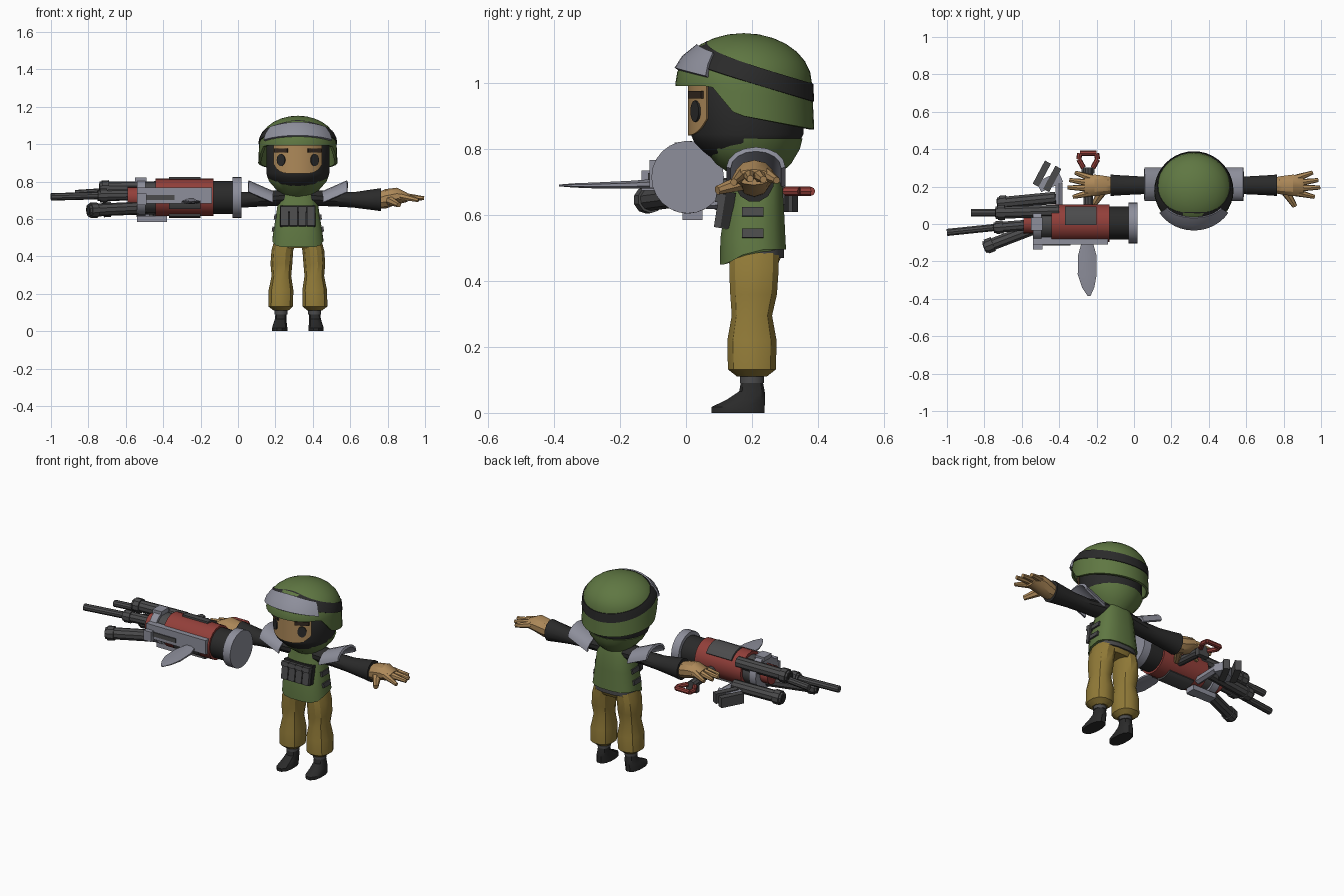
import bpy, bmesh
from math import sin, cos, pi, sqrt, radians, copysign
from mathutils import Vector, Matrix, Euler

if "Cube" in bpy.data.objects:
    bpy.data.objects.remove(bpy.data.objects["Cube"])

def material(name, rgb):
    m = bpy.data.materials.new(name)
    m.use_nodes = True
    m.diffuse_color = (*rgb, 1)
    m.node_tree.nodes["Principled BSDF"].inputs["Base Color"].default_value = (*rgb, 1)
    return m

GREEN = material("olive_green", (0.115, 0.185, 0.055))
OCHRE = material("ochre_cloth", (0.29, 0.2, 0.04))
SKIN = material("tan_skin", (0.42, 0.25, 0.1))
BLACK = material("soft_black", (0.023, 0.023, 0.023))
IRON = material("gun_iron", (0.07, 0.07, 0.072))
STEEL = material("pale_steel", (0.27, 0.275, 0.33))
RED = material("dull_red", (0.29, 0.05, 0.042))
BROWN = material("brow_brown", (0.035, 0.022, 0.015))
CX = 0.32            # body centre line
GY, GZ = 0.005, 0.715   # gun axis
parts = []

def finish(name, mat, bm, thick=0):
    bmesh.ops.remove_doubles(bm, verts=bm.verts, dist=0.0002)
    bmesh.ops.recalc_face_normals(bm, faces=bm.faces)
    me = bpy.data.meshes.new(name)
    bm.to_mesh(me)
    bm.free()
    me.materials.append(mat)
    ob = bpy.data.objects.new(name, me)
    bpy.context.collection.objects.link(ob)
    if thick:
        mod = ob.modifiers.new("thickness", 'SOLIDIFY')
        mod.thickness, mod.offset = thick, 0
        bpy.context.view_layer.objects.active = ob
        bpy.ops.object.modifier_apply(modifier=mod.name)
    parts.append(ob)
    return ob

def loft(name, mat, rings, axis='Z', n=12, power=1.0, shift=None):
    """Rings are (position along axis, centre u, centre v, radius u, radius v)."""
    bm = bmesh.new()
    loops = []
    for t, u, v, ru, rv in rings:
        loop = []
        for k in range(n):
            a = 2 * pi * (k + 0.5) / n
            c, s = cos(a), sin(a)
            p = u + ru * copysign(abs(c) ** power, c)
            q = v + rv * copysign(abs(s) ** power, s)
            co = {'Z': (p, q, t), 'X': (t, p, q), 'Y': (p, t, q)}[axis]
            loop.append(bm.verts.new(shift(*co) if shift else co))
        loops.append(loop)
    for lo, hi in zip(loops, loops[1:]):
        for k in range(n):
            bm.faces.new((lo[k], lo[(k + 1) % n], hi[(k + 1) % n], hi[k]))
    bm.faces.new(loops[0])
    bm.faces.new(loops[-1])
    return finish(name, mat, bm)

def sheet(name, mat, fn, nu, nv, thick):
    bm = bmesh.new()
    g = [[bm.verts.new(fn(i / nu, j / nv)) for j in range(nv + 1)] for i in range(nu + 1)]
    for i in range(nu):
        for j in range(nv):
            bm.faces.new((g[i][j], g[i + 1][j], g[i + 1][j + 1], g[i][j + 1]))
    return finish(name, mat, bm, thick)

def rod(name, mat, a, b, r1, r2=None, n=10, oval=1):
    a, b = Vector(a), Vector(b)
    d = b - a
    mat4 = (Matrix.Translation((a + b) / 2) @ d.to_track_quat('Z', 'Y').to_matrix().to_4x4()
            @ Matrix.Diagonal((1, oval, 1, 1)))
    bm = bmesh.new()
    bmesh.ops.create_cone(bm, cap_ends=True, segments=n, radius1=r1,
                          radius2=r1 if r2 is None else r2, depth=d.length, matrix=mat4)
    return finish(name, mat, bm)

def box(name, mat, centre, size, rot=(0, 0, 0)):
    bm = bmesh.new()
    m = Matrix.Translation(centre) @ Euler([radians(r) for r in rot]).to_matrix().to_4x4()
    bmesh.ops.create_cube(bm, size=1, matrix=m @ Matrix.Diagonal((*size, 1)))
    return finish(name, mat, bm)

# Helmet: dome with a rim that drops behind the temples
HY = 0.175
def dome_r(z):
    return 0.2 * sqrt(max(0, 1 - ((z - 1) / 0.145) ** 2)) if z > 1 else 0.2 + (1 - z) * 0.05

def on_dome(a, z, off=0):
    r = dome_r(z) + off
    return (CX + r * cos(a), HY + r * sin(a), z)

def helmet(u, v):
    a = 2 * pi * u
    y = HY + 0.2 * sin(a)
    k = min(1, max(0, (y - 0.08) / 0.07))
    rim = 0.992 + (0.905 - 0.992) * k - 0.045 * max(0, (y - 0.15) / 0.225)
    if v < 0.3:
        return on_dome(a, rim + (1 - rim) * v / 0.3)
    f = (v - 0.3) / 0.7 * pi / 2
    return (CX + 0.2 * cos(f) * cos(a), HY + 0.2 * cos(f) * sin(a), 1 + 0.145 * sin(f))

def band(a, v, z0, slope, half, off):
    return on_dome(a, z0 - slope * (HY + 0.2 * sin(a)) + (2 * v - 1) * half, off)

sheet("helmet", GREEN, helmet, 40, 10, 0.014)
sheet("helmet_band", BLACK, lambda u, v: band(2 * pi * u, v, 1.09, 0.317, 0.027, 0.007), 40, 2, 0.008)
sheet("helmet_visor", STEEL,
      lambda u, v: band(radians(-148 + 116 * u), v, 1.072, 0.25, 0.035, 0.013), 12, 2, 0.014)

# Head, face and collar
loft("balaclava", BLACK, [(0.76, CX, 0.165, 0.08, 0.07), (0.79, CX, 0.18, 0.13, 0.125),
     (0.82, CX, 0.185, 0.16, 0.16), (0.845, CX, 0.185, 0.17, 0.172),
     (1.0, CX, 0.185, 0.17, 0.172), (1.04, CX, 0.185, 0.15, 0.15)], n=28)

def face(u, v):
    t = 2 * u - 1
    a = radians(47 * t)
    low = 0.842 + 0.05 * t ** 4
    return (CX + 0.174 * sin(a), 0.185 - 0.176 * cos(a), low + (1.0 - low) * v)
sheet("face", SKIN, face, 14, 4, 0.006)
loft("collar", GREEN, [(0.72, CX, 0.21, 0.08, 0.07), (0.755, CX, 0.205, 0.115, 0.115),
     (0.8, CX, 0.2, 0.155, 0.147), (0.832, CX, 0.205, 0.168, 0.15)], n=20)

# Torso: vest with a front hem that hangs lower, belt, hips
def hem(x, y, z):
    return (x, y, z - (0.045 * min(1, max(0, (0.2 - y) / 0.08)) if z < 0.5 else 0))
loft("vest", GREEN, [(0.495, CX, 0.203, 0.138, 0.102), (0.53, CX, 0.203, 0.133, 0.1),
     (0.61, CX, 0.207, 0.12, 0.092), (0.7, CX, 0.215, 0.106, 0.078),
     (0.75, CX, 0.21, 0.085, 0.07)], n=16, power=0.75, shift=hem)
loft("belt", IRON, [(0.47, CX, 0.21, 0.127, 0.088), (0.5, CX, 0.21, 0.127, 0.088)], n=16, power=0.75)
loft("hips", OCHRE, [(0.445, CX, 0.205, 0.1, 0.072), (0.475, CX, 0.207, 0.122, 0.084)], n=16, power=0.75)
for i in range(4):
    x = CX + (i - 1.5) * 0.047
    box("pouch", IRON, (x, 0.113, 0.61), (0.042, 0.042, 0.1), (-9, 0, 0))
    box("pouch_flap", IRON, (x, 0.115, 0.65), (0.045, 0.05, 0.028), (-9, 0, 0))
box("pouch_backing", BLACK, (CX, 0.128, 0.615), (0.19, 0.03, 0.11), (-9, 0, 0))

# Mirrored limbs
for s, side in ((1, "left_"), (-1, "right_")):
    def X(d):
        return CX + s * d
    # Face details
    d = Vector((s * 0.5, -0.87, 0))
    p = Vector((CX, 0.185, 0.915)) + d * 0.174
    rod(side + "eye", BLACK, p, p + d * 0.009, 0.025, n=16, oval=1.3)
    p = Vector((CX, 0.185, 0.965)) + d * 0.179
    box(side + "brow", BROWN, p, (0.08, 0.009, 0.022), (0, 0, s * 30))
    # Vest side straps
    for z, r in ((0.545, 0.132), (0.61, 0.121)):
        box(side + "vest_strap", IRON, (X(r), 0.203, z), (0.012, 0.065, 0.027), (0, s * -9, 0))
    # Trousers and boots
    loft(side + "trouser_leg", OCHRE,
         [(0.11, X(0.09), 0.2, 0.04, 0.046), (0.132, X(0.092), 0.2, 0.068, 0.075),
          (0.22, X(0.09), 0.2, 0.068, 0.077), (0.295, X(0.088), 0.2, 0.054, 0.063),
          (0.36, X(0.088), 0.205, 0.06, 0.073), (0.43, X(0.083), 0.206, 0.06, 0.077),
          (0.485, X(0.068), 0.207, 0.06, 0.077)], n=12, power=0.85)
    loft(side + "ankle_band", IRON, [(0.09, X(0.09), 0.2, 0.036, 0.038), (0.112, X(0.09), 0.2, 0.036, 0.038)])
    loft(side + "boot", BLACK,
         [(0, X(0.097), 0.158, 0.042, 0.083), (0.018, X(0.097), 0.158, 0.042, 0.083),
          (0.04, X(0.095), 0.182, 0.037, 0.06), (0.065, X(0.092), 0.2, 0.032, 0.04),
          (0.1, X(0.09), 0.2, 0.03, 0.033)], n=12, power=0.85)
    # Sleeve
    loft(side + "sleeve", BLACK,
         [(X(0.07), 0.21, 0.715, 0.06, 0.045), (X(0.2), 0.207, 0.705, 0.048, 0.04),
          (X(0.3), 0.207, 0.702, 0.05, 0.043), (X(0.42), 0.207, 0.703, 0.057, 0.06),
          (X(0.445), 0.207, 0.703, 0.06, 0.064)], 'X', 12)
    # Shoulder plate arching over the arm
    sheet(side + "shoulder_plate", STEEL,
          lambda u, v: (X(0.135 + 0.13 * v), 0.212 + 0.083 * cos(pi * u),
                        0.687 + 0.057 * v + 0.056 * sin(pi * u)), 8, 1, 0.014)
    # Gloved hand with spread fingers
    loft(side + "palm", SKIN,
         [(X(0.435), 0.207, 0.7, 0.045, 0.045), (X(0.47), 0.207, 0.708, 0.052, 0.052),
          (X(0.53), 0.207, 0.722, 0.06, 0.045), (X(0.585), 0.205, 0.715, 0.055, 0.024)], 'X', 10)
    for y0, y1, tip, z in ((0.245, 0.275, 0.635, 0.705), (0.218, 0.235, 0.665, 0.708),
                           (0.192, 0.195, 0.675, 0.71), (0.168, 0.145, 0.645, 0.7)):
        rod(side + "finger", SKIN, (X(0.55), y0, 0.722), (X(tip), y1, z), 0.021, 0.011, 7)
    rod(side + "thumb", SKIN, (X(0.49), 0.175, 0.7), (X(0.54), 0.095, 0.675), 0.026, 0.014, 7)

# Gun body along x
def drum(name, mat, x0, x1, r, n=20):
    rod(name, mat, (x0, GY, GZ), (x1, GY, GZ), r, n=n)
drum("gun_end_cap", STEEL, -0.03, 0.02, 0.11, 24)
drum("gun_neck", BLACK, -0.13, -0.03, 0.088)
drum("gun_red_housing", RED, -0.44, -0.13, 0.1)
drum("gun_core", IRON, -0.52, -0.44, 0.082)
drum("gun_flange", STEEL, -0.54, -0.495, 0.098)
drum("gun_red_hub", RED, -0.59, -0.54, 0.055)
for deg in (65, 185, 275):
    def panel(u, v):
        a = radians(deg - 30 + 60 * u)
        return (-0.37 + 0.17 * v, GY + 0.104 * cos(a), GZ + 0.104 * sin(a))
    sheet("gun_panel", IRON, panel, 6, 1, 0.012)
box("gun_front_rail", STEEL, (-0.34, -0.09, 0.725), (0.4, 0.04, 0.085))
box("gun_rail_groove", IRON, (-0.44, -0.112, 0.715), (0.2, 0.008, 0.025))
box("gun_lower_rail", STEEL, (-0.46, 0.02, 0.6), (0.16, 0.06, 0.03))
box("gun_lug", STEEL, (-0.515, -0.115, 0.705), (0.05, 0.04, 0.06))
box("gun_top_lug", STEEL, (-0.52, 0.0, 0.808), (0.06, 0.07, 0.025))

# Barrels splayed from the flange
def barrel(a, b, r):
    a, b = Vector(a), Vector(b)
    d = (b - a).normalized()
    rod("barrel", IRON, a, b, r)
    rod("barrel_collar", IRON, b - d * 0.05, b - d * 0.012, r * 1.22)
    rod("barrel_bore", BLACK, b, b + d * 0.003, r * 0.7)
barrel((-0.4, 0.07, 0.768), (-0.74, 0.06, 0.765), 0.034)
barrel((-0.5, -0.01, 0.66), (-0.8, -0.125, 0.645), 0.034)
barrel((-0.42, 0.14, 0.66), (-0.73, 0.11, 0.65), 0.034)
barrel((-0.5, -0.0, 0.73), (-0.75, -0.02, 0.725), 0.03)
rod("long_thin_barrel", IRON, (-0.74, -0.018, 0.725), (-1.0, -0.045, 0.718), 0.02)
rod("short_thin_barrel", IRON, (-0.72, 0.06, 0.745), (-0.87, 0.06, 0.735), 0.02)

# Blade on the front of the gun
loft("blade", STEEL, [(-0.09, -0.25, 0.695, 0.03, 0.016), (-0.17, -0.25, 0.692, 0.054, 0.013),
     (-0.27, -0.25, 0.69, 0.055, 0.01), (-0.34, -0.245, 0.69, 0.035, 0.007),
     (-0.385, -0.24, 0.69, 0.008, 0.003)], 'Y', 8)

# Grip, red handle and side bracket
rod("gun_grip", IRON, (-0.245, 0.08, 0.69), (-0.245, 0.3, 0.672), 0.026)
box("grip_end", IRON, (-0.245, 0.285, 0.655), (0.07, 0.03, 0.045))
loop = [(-0.27, 0.3), (-0.295, 0.345), (-0.29, 0.378), (-0.2, 0.378), (-0.195, 0.345), (-0.22, 0.3)]
for a, b in zip(loop, loop[1:]):
    rod("red_handle", RED, (*a, 0.672), (*b, 0.672), 0.014, n=8)
rod("bracket_arm", STEEL, (-0.4, 0.06, 0.64), (-0.4, 0.22, 0.645), 0.022, n=6)
box("bracket_plate", STEEL, (-0.45, 0.225, 0.64), (0.13, 0.06, 0.05), (0, 0, 25))
for k in (-1, 1):
    box("bracket_block", IRON, (-0.465 + k * 0.028, 0.255 - k * 0.014, 0.64), (0.036, 0.14, 0.06), (0, 0, -28))

for ob in bpy.context.selected_objects:
    ob.select_set(False)
for ob in parts:
    ob.select_set(True)
bpy.context.view_layer.objects.active = parts[0]
bpy.ops.object.shade_smooth_by_angle(angle=radians(32))
